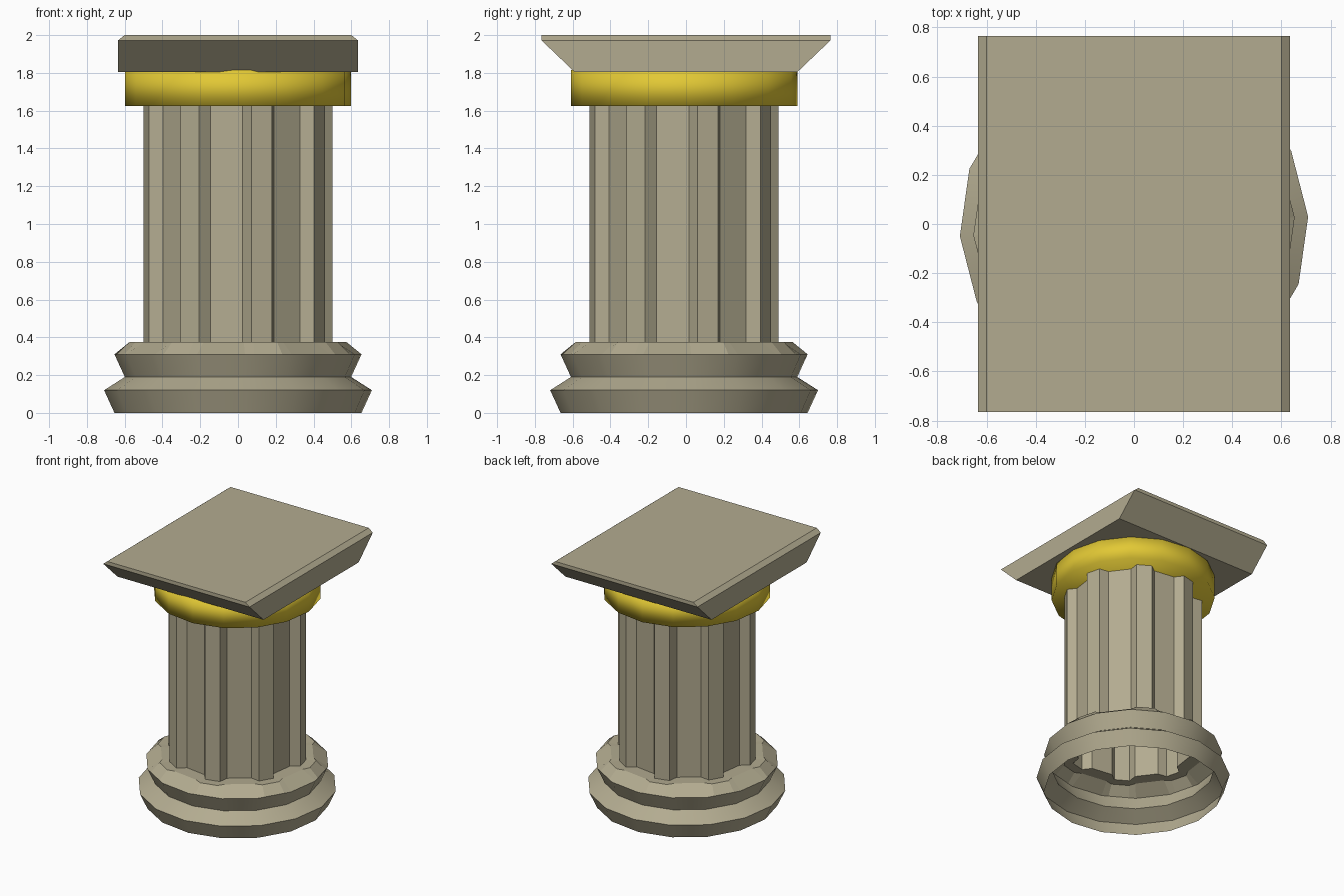
import bpy, math

if "Cube" in bpy.data.objects:
    bpy.data.objects.remove(bpy.data.objects["Cube"])

SIDES = 16
TURN = math.radians(-90 + 3.2)      # slight twist of the column
CY = -0.01                          # column axis in y


def material(name, rgb):
    m = bpy.data.materials.new(name)
    m.diffuse_color = (*rgb, 1)
    m.use_nodes = True
    m.node_tree.nodes["Principled BSDF"].inputs["Base Color"].default_value = m.diffuse_color
    return m


stone = material("stone", (0.45, 0.41, 0.28))
gold = material("gold", (0.76, 0.58, 0.035))


def ring(r, z):
    return [(r * math.cos(TURN + i * math.tau / SIDES),
             CY + r * math.sin(TURN + i * math.tau / SIDES), z) for i in range(SIDES)]


def fluted(ridge, valley, z):
    """Eight narrow ridges standing on a 16-sided core (32 points)."""
    pts = []
    for k in range(8):
        for r, deg in ((valley, 0), (ridge, 4.8), (ridge, 17.7), (valley, 22.5)):
            a = TURN + math.radians(45 * k + deg)
            pts.append((r * math.cos(a), CY + r * math.sin(a), z))
    return pts


def loft(name, rings, mat, cap_bottom=False, cap_top=False):
    """Skin a stack of equally long rings."""
    n = len(rings[0])
    verts = [p for r in rings for p in r]
    faces = [(j * n + i, j * n + (i + 1) % n, (j + 1) * n + (i + 1) % n, (j + 1) * n + i)
             for j in range(len(rings) - 1) for i in range(n)]
    if cap_bottom:
        faces.append(tuple(reversed(range(n))))
    if cap_top:
        faces.append(tuple(range(len(verts) - n, len(verts))))
    me = bpy.data.meshes.new(name)
    me.from_pydata(verts, [], faces)
    me.materials.append(mat)
    ob = bpy.data.objects.new(name, me)
    bpy.context.collection.objects.link(ob)
    return ob


def smooth(ob, degrees):
    bpy.ops.object.select_all(action='DESELECT')
    ob.select_set(True)
    bpy.context.view_layer.objects.active = ob
    bpy.ops.object.shade_smooth_by_angle(angle=math.radians(degrees))


# moulded base, open underneath
base = loft("base", [ring(0.655, 0), ring(0.71, 0.12), ring(0.60, 0.19), ring(0.655, 0.31)], stone)
smooth(base, 30)


# faceted collar between base and shaft: mid-edge points follow the base polygon
def split_ring(r, z):
    base_pts, pts = ring(r, z), []
    for k in range(0, SIDES, 2):
        a, b = base_pts[k], base_pts[k + 1]
        mix = lambda t: tuple(p + (q - p) * t for p, q in zip(a, b))
        pts += [a, mix(0.2), mix(0.8), b]
    return pts


loft("collar", [split_ring(0.655, 0.31), fluted(0.58, 0.55, 0.375), fluted(0.505, 0.44, 0.372)], stone)

# fluted shaft
loft("shaft", [fluted(0.505, 0.44, 0.372), fluted(0.505, 0.44, 1.63)], stone)

# soft gold ring under the slab
neck = loft("gold_ring", [ring(0.6, 1.625), ring(0.6, 1.815)], gold, True, True)
for p in neck.data.polygons:
    p.use_smooth = True


# top slab, flared front and back, chamfered at the sides
def rect(x, y, z):
    return [(-x, -y, z), (x, -y, z), (x, y, z), (-x, y, z)]


loft("top_slab", [rect(0.635, 0.59, 1.805), rect(0.635, 0.765, 1.972), rect(0.60, 0.765, 2.0)],
     stone, True, True)
